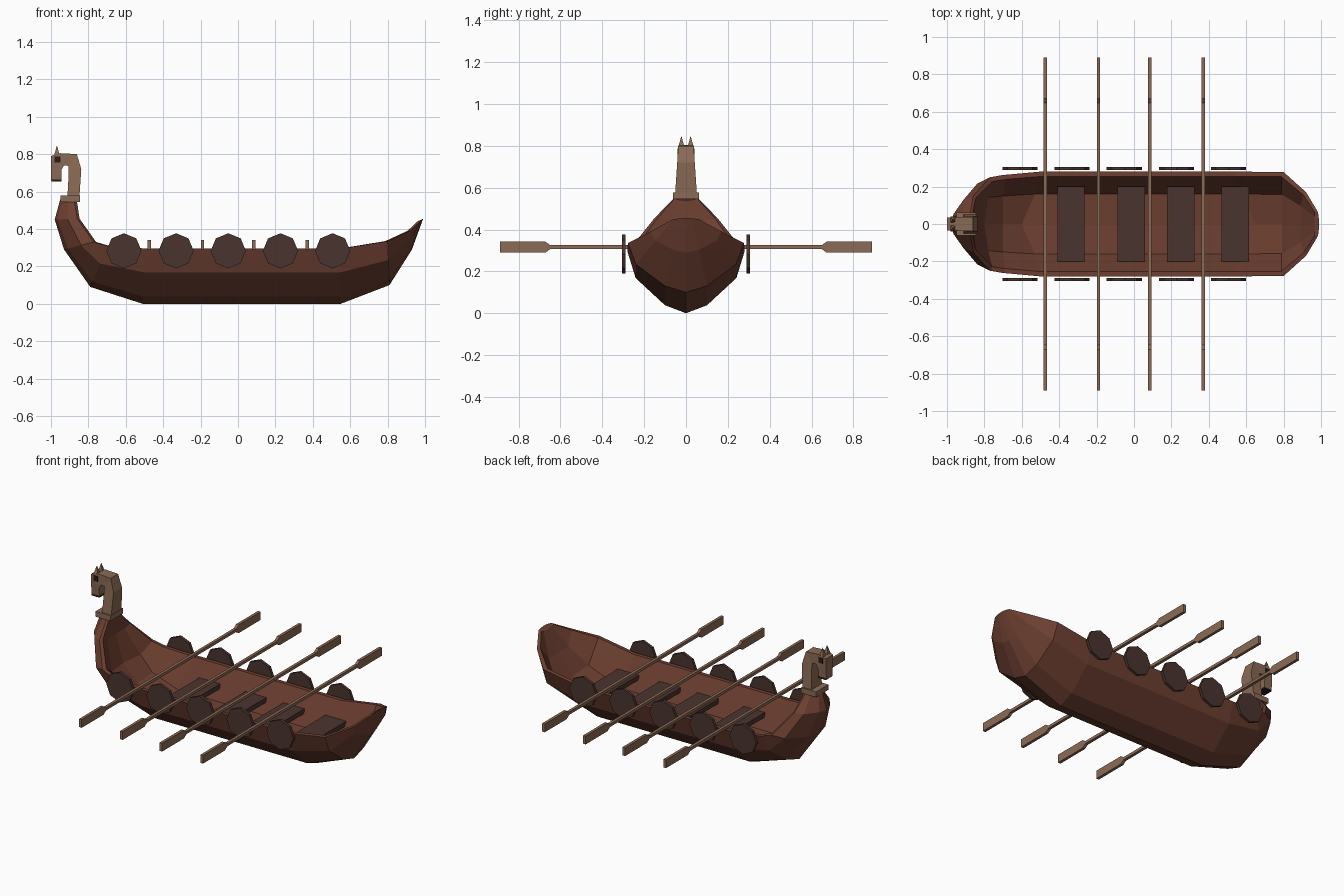
import bpy, bmesh, math
from mathutils import Matrix

if "Cube" in bpy.data.objects:
    bpy.data.objects.remove(bpy.data.objects["Cube"])


def material(name, colour):
    m = bpy.data.materials.new(name)
    m.diffuse_color = (*colour, 1)
    m.use_nodes = True
    m.node_tree.nodes["Principled BSDF"].inputs["Base Color"].default_value = m.diffuse_color
    return m


HULL = material("red brown wood", (0.155, 0.05, 0.031))
DARK = material("dark brown wood", (0.068, 0.034, 0.028))
LIGHT = material("light wood", (0.26, 0.145, 0.09))
BLACK = material("near black", (0.02, 0.012, 0.01))


def finish(name, bm, mat):
    bmesh.ops.recalc_face_normals(bm, faces=bm.faces)
    mesh = bpy.data.meshes.new(name)
    bm.to_mesh(mesh)
    bm.free()
    mesh.materials.append(mat)
    ob = bpy.data.objects.new(name, mesh)
    bpy.context.collection.objects.link(ob)
    return ob


def loft(name, rings, mat):
    """Skin a series of closed rings and cap both ends."""
    bm = bmesh.new()
    rows = [[bm.verts.new(p) for p in ring] for ring in rings]
    n = len(rows[0])
    for a, b in zip(rows, rows[1:]):
        for i in range(n):
            j = (i + 1) % n
            bm.faces.new((a[i], a[j], b[j], b[i]))
    caps = [bm.faces.new(rows[0]), bm.faces.new(rows[-1])]
    bmesh.ops.triangulate(bm, faces=caps)
    return finish(name, bm, mat)


def box(name, x0, x1, y0, y1, z0, z1, mat):
    rings = [[(x0, y0, z), (x1, y0, z), (x1, y1, z), (x0, y1, z)] for z in (z0, z1)]
    return loft(name, rings, mat)


def cone(name, sides, r1, r2, depth, matrix, mat):
    bm = bmesh.new()
    bmesh.ops.create_cone(bm, cap_ends=True, segments=sides, radius1=r1,
                          radius2=r2, depth=depth, matrix=matrix)
    return finish(name, bm, mat)


# Hull stations: keel x, z; rim x, y, z; inner floor x, z
stations = [
    (-.95, .56, -.875, .058, .55, -.86, .54),
    (-.98, .45, -.86, .15, .455, -.85, .44),
    (-.93, .29, -.77, .25, .33, -.80, .27),
    (-.79, .09, -.70, .262, .31, -.70, .17),
    (-.51, 0, -.50, .28, .295, -.60, .10),
    (.55, 0, .55, .28, .295, .65, .10),
    (.81, .10, .80, .278, .335, .79, .19),
    (.93, .29, .92, .17, .39, .89, .31),
    (.99, .455, .98, .07, .445, .965, .44),
]


def hull_ring(kx, kz, rx, ry, rz, ix, iz):
    def outer(f, g):
        return (kx + f * (rx - kx), g * ry, kz + f * (rz - kz))
    floor_x = ix + .7 * (rx - ix) if abs(rx) < .78 else ix
    half = [
        outer(.13, .36), outer(.57, .86), (rx, ry, rz),
        (rx * .985, ry * .91, rz),
        (floor_x, ry * .57, iz + .06 * (rz - iz)),
    ]
    mirrored = [(x, -y, z) for x, y, z in reversed(half)]
    return [(kx, 0, kz)] + half + [(ix, 0, iz)] + mirrored


loft("hull", [hull_ring(*s) for s in stations], HULL)

# Rowing benches
for i, x in enumerate((-.337, -.015, .25, .542)):
    box(f"bench_{i + 1}", x - .073, x + .073, -.2, .2, .175, .205, DARK)

# Octagonal shields along both sides
for i in range(5):
    for side in (-1, 1):
        m = (Matrix.Translation((-.61 + .279 * i, side * .297, .283))
             @ Matrix.Rotation(math.pi / 2, 4, 'X'))
        cone(f"shield_{i + 1}_{'left' if side > 0 else 'right'}", 8, .094, .094, .018, m, DARK)

# Oars: square shaft widening to a flat blade
for i, x in enumerate((-.475, -.19, .085, .37)):
    for side in (-1, 1):
        rings = []
        for y, w, h in ((0, .009, .009), (.648, .009, .009), (.672, .009, .026), (.89, .009, .026)):
            rings.append([(x + a * w, side * y, .316 + b * h)
                          for a, b in ((-1, -1), (1, -1), (1, 1), (-1, 1))])
        loft(f"oar_{i + 1}_{'left' if side > 0 else 'right'}", rings, LIGHT)

# Figurehead: collar, then neck bending forward into the head and snout
box("figurehead_collar", -.95, -.845, -.062, .062, .545, .578, LIGHT)
sections = [  # inner x, z; outer x, z; half width
    (-.912, .57, -.848, .57, .052),
    (-.905, .70, -.838, .72, .042),
    (-.905, .737, -.862, .80, .037),
    (-.93, .74, -.95, .805, .036),
    (-.945, .715, -1.0, .79, .036),
    (-.945, .66, -1.0, .66, .031),
]
loft("figurehead_neck_and_head",
     [[(ax, -w, az), (bx, -w, bz), (bx, w, bz), (ax, w, az)]
      for ax, az, bx, bz, w in sections], LIGHT)
box("figurehead_mouth", -.998, -.943, -.033, .033, .655, .664, BLACK)
for side in (-1, 1):
    tag = "left" if side > 0 else "right"
    y = side * .0365
    box(f"figurehead_eye_{tag}", -.98, -.95, y - .003, y + .003, .755, .788, BLACK)
    m = Matrix.Translation((-.968, side * .022, .822)) @ Matrix.Rotation(math.pi / 4, 4, 'Z')
    cone(f"figurehead_ear_{tag}", 4, .02, 0, .052, m, LIGHT)
